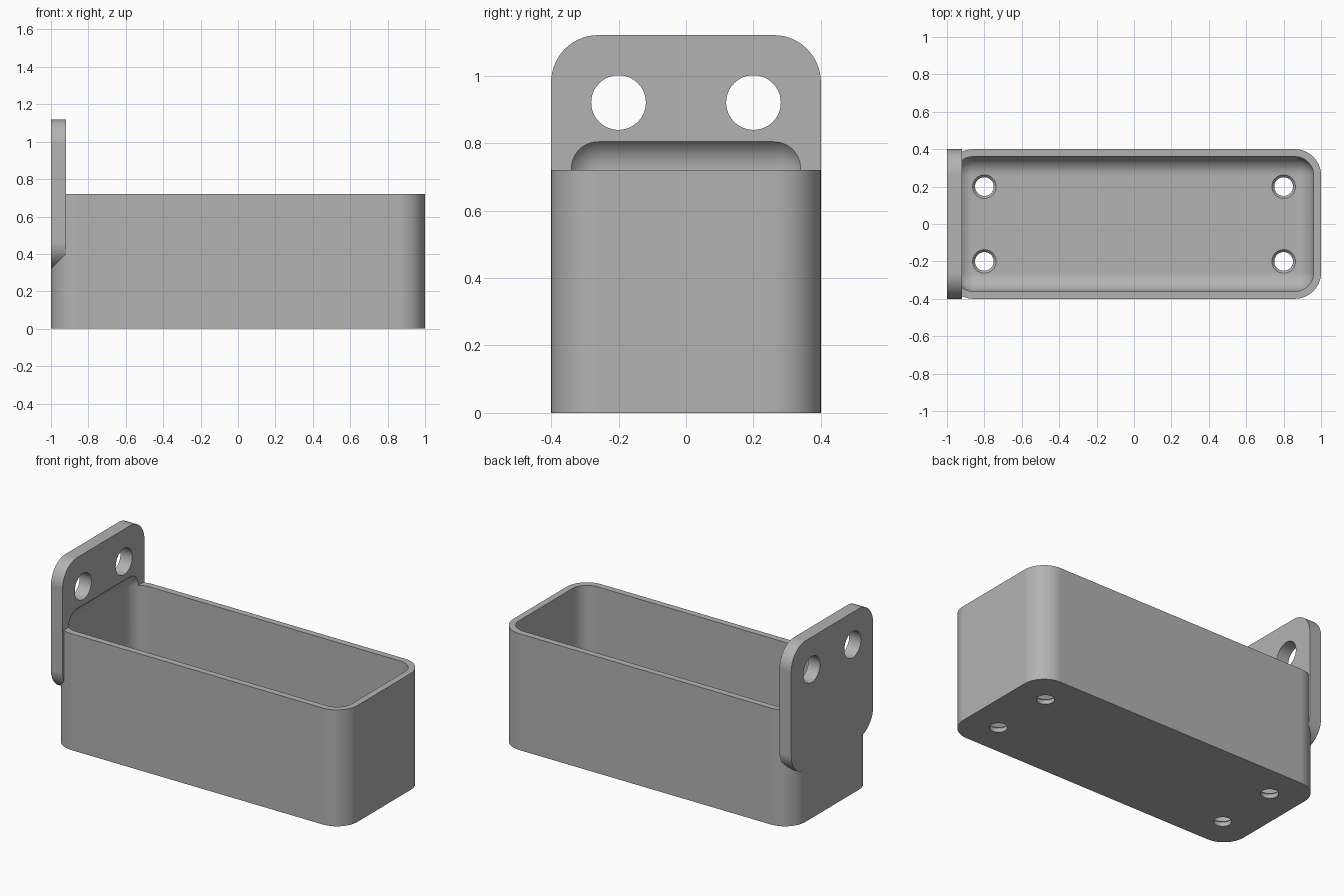
import bpy, bmesh, math
from mathutils import Vector

cube = bpy.data.objects.get("Cube")
if cube:
    bpy.data.objects.remove(cube, do_unlink=True)

grey = bpy.data.materials.new("plain grey")
grey.use_nodes = True
colour = (0.45, 0.45, 0.45, 1)
grey.diffuse_color = colour
grey.node_tree.nodes["Principled BSDF"].inputs["Base Color"].default_value = colour


def finish(name, bm):
    bmesh.ops.recalc_face_normals(bm, faces=bm.faces)
    mesh = bpy.data.meshes.new(name)
    bm.to_mesh(mesh)
    bm.free()
    mesh.materials.append(grey)
    obj = bpy.data.objects.new(name, mesh)
    bpy.context.collection.objects.link(obj)
    return obj


def block(name, low, high, radius, axis=None):
    """Box with rounded edges: those along one axis, or all of them."""
    low, high = Vector(low), Vector(high)
    bm = bmesh.new()
    bmesh.ops.create_cube(bm, size=1)
    bmesh.ops.scale(bm, vec=high - low, verts=bm.verts)
    bmesh.ops.translate(bm, vec=(low + high) / 2, verts=bm.verts)
    edges = [e for e in bm.edges if axis is None
             or abs((e.verts[0].co - e.verts[1].co)[axis]) > 1e-4]
    bmesh.ops.bevel(bm, geom=edges, offset=radius, segments=14,
                    profile=0.5, affect='EDGES')
    return finish(name, bm)


def drill(name, centre, r1, r2, depth, sideways=False):
    """Cylinder or cone, along z or along x."""
    bm = bmesh.new()
    bmesh.ops.create_cone(bm, cap_ends=True, segments=48,
                          radius1=r1, radius2=r2, depth=depth)
    obj = finish(name, bm)
    obj.location = centre
    if sideways:
        obj.rotation_euler.y = math.pi / 2
    return obj


def combine(target, tool, operation):
    mod = target.modifiers.new(tool.name, 'BOOLEAN')
    mod.operation, mod.solver, mod.object = operation, 'EXACT', tool
    tool.hide_render = True
    tools.append(tool)


tools = []

# Solid body joined with the upright mounting plate
bin_body = block("bin_with_mounting_plate", (-1, -0.4, 0), (1, 0.4, 0.72), 0.14, axis=2)
plate = block("mounting_plate", (-1, -0.4, 0.32), (-0.92, 0.4, 1.12), 0.14, axis=0)
combine(bin_body, plate, 'UNION')

# Hollow with every edge rounded, biting slightly into the plate
hollow = block("hollow", (-0.96, -0.36, 0.04), (0.96, 0.36, 0.824), 0.1)
combine(bin_body, hollow, 'DIFFERENCE')

# Screw holes in the plate, countersunk drain holes in the floor
for y in (-0.2, 0.2):
    combine(bin_body, drill("screw_hole", (-0.96, y, 0.92), 0.081, 0.081, 0.3, True), 'DIFFERENCE')
    for x in (-0.8, 0.8):
        combine(bin_body, drill("floor_hole", (x, y, 0), 0.05, 0.05, 0.3), 'DIFFERENCE')
        combine(bin_body, drill("countersink", (x, y, 0.04), 0.045, 0.081, 0.04), 'DIFFERENCE')

# Bake the cuts, discard the tools and shade
bpy.ops.object.select_all(action='DESELECT')
bpy.context.view_layer.objects.active = bin_body
bin_body.select_set(True)
bpy.context.view_layer.update()
for mod in list(bin_body.modifiers):
    bpy.ops.object.modifier_apply(modifier=mod.name)
for tool in tools:
    bpy.data.objects.remove(tool, do_unlink=True)
bpy.ops.object.shade_smooth_by_angle(angle=math.radians(30))
weighted = bin_body.modifiers.new("weighted normals", 'WEIGHTED_NORMAL')
weighted.keep_sharp = True
